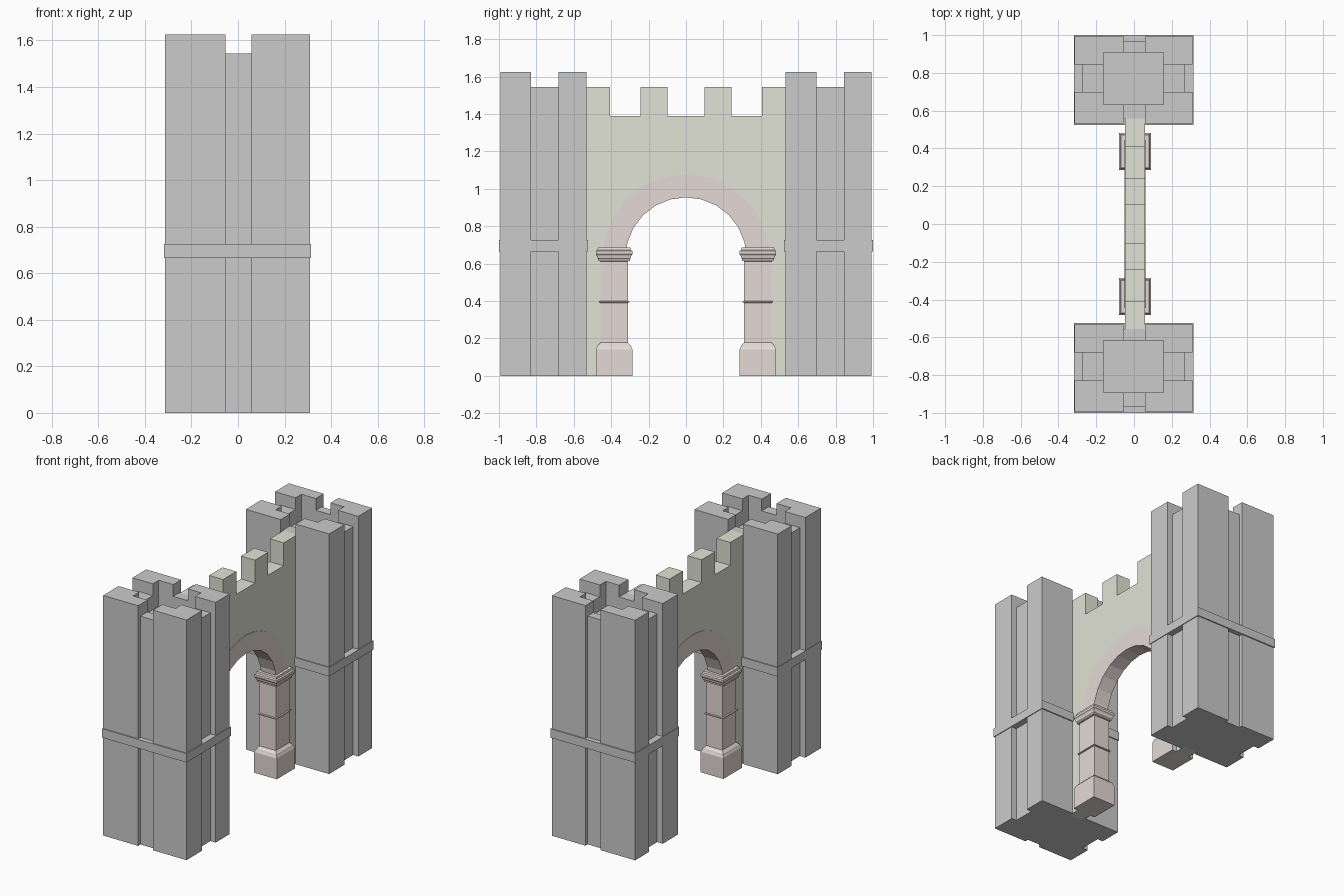
import bpy, bmesh, math

if "Cube" in bpy.data.objects:
    bpy.data.objects.remove(bpy.data.objects["Cube"])

def material(name, rgb):
    m = bpy.data.materials.new(name)
    m.diffuse_color = (*rgb, 1)
    m.use_nodes = True
    m.node_tree.nodes["Principled BSDF"].inputs["Base Color"].default_value = m.diffuse_color
    return m

PINK = material("pale_pink_stone", (0.78, 0.70, 0.68))
CREAM = material("cream_stone", (0.76, 0.77, 0.67))

def finish(name, bm, mat=None):
    bmesh.ops.recalc_face_normals(bm, faces=bm.faces)
    me = bpy.data.meshes.new(name)
    bm.to_mesh(me)
    bm.free()
    if mat:
        me.materials.append(mat)
    ob = bpy.data.objects.new(name, me)
    bpy.context.collection.objects.link(ob)
    return ob

def prism(name, pts, offset, mat=None):
    """Extrude a planar outline of 3D points along an offset vector."""
    bm = bmesh.new()
    face = bm.faces.new([bm.verts.new(p) for p in pts])
    out = bmesh.ops.extrude_face_region(bm, geom=[face])
    verts = [v for v in out["geom"] if isinstance(v, bmesh.types.BMVert)]
    bmesh.ops.translate(bm, verts=verts, vec=offset)
    return finish(name, bm, mat)

def box(name, x0, x1, y0, y1, z0, z1):
    return prism(name, [(x0, y0, z0), (x1, y0, z0), (x1, y1, z0), (x0, y1, z0)],
                 (0, 0, z1 - z0))

def cut(ob, cutters):
    for c in cutters:
        mod = ob.modifiers.new("cut", "BOOLEAN")
        mod.operation, mod.solver, mod.object = "DIFFERENCE", "EXACT", c
    dg = bpy.context.evaluated_depsgraph_get()
    me = bpy.data.meshes.new_from_object(ob.evaluated_get(dg))
    ob.modifiers.clear()
    ob.data = me
    for c in cutters:
        bpy.data.objects.remove(c)

# Towers: notched plan, hollow top, crossing crenel gaps, string-course band
X0, X1, Y0, Y1 = -0.314, 0.309, -0.23, 0.23      # outer faces
NX0, NX1, NY0, NY1 = -0.053, 0.058, -0.065, 0.082  # notch edges
RX0, RX1, RY0, RY1 = -0.273, 0.271, -0.205, 0.206  # notch floors
TOP, GAP, PIT = 1.625, 1.545, 1.45
plan = [(X0, Y0), (NX0, Y0), (NX0, RY0), (NX1, RY0), (NX1, Y0),
        (X1, Y0), (X1, NY0), (RX1, NY0), (RX1, NY1), (X1, NY1),
        (X1, Y1), (NX1, Y1), (NX1, RY1), (NX0, RY1), (NX0, Y1),
        (X0, Y1), (X0, NY1), (RX0, NY1), (RX0, NY0), (X0, NY0)]

for side, cy in (("near", -0.7625), ("far", 0.7625)):
    tower = prism(side + "_tower", [(x, y + cy, 0) for x, y in plan], (0, 0, GAP))
    cut(tower, [box("pit_cutter", -0.161, 0.157, cy - 0.13, cy + 0.145, PIT, 2)])
    # L-shaped corner merlons
    px, py = (-0.161, 0.157), (-0.13, 0.145)
    for i, (xo, xi, xn) in enumerate(((X0, px[0], NX0), (X1, px[1], NX1))):
        for j, (yo, yi, yn) in enumerate(((Y0, py[0], NY0), (Y1, py[1], NY1))):
            ell = [(xo, yo), (xn, yo), (xn, yi), (xi, yi), (xi, yn), (xo, yn)]
            prism(f"{side}_merlon_{i}{j}", [(x, y + cy, GAP) for x, y in ell],
                  (0, 0, TOP - GAP))
    box(side + "_tower_band", -0.317, 0.314, cy - 0.2375, cy + 0.2375, 0.665, 0.725)

# Arch geometry shared by wall and ring
CX, CZ = 0.005, 0.63

def arc(r, n):
    return [(r * math.cos(math.pi * k / n), CZ + r * math.sin(math.pi * k / n))
            for k in range(n + 1)]

# Curtain wall: crenellated outline with arched opening
half = [(0.562, 0), (0.562, 1.545), (0.407, 1.545), (0.407, 1.39), (0.242, 1.39),
        (0.242, 1.545), (0.1, 1.545), (0.1, 1.39)]
outline = half + [(-y, z) for y, z in reversed(half)]
opening = [(0.385, 0)] + arc(0.385, 24) + [(-0.385, 0)]
outline += list(reversed(opening))
prism("curtain_wall", [(CX - 0.052, y, z) for y, z in outline], (0.104, 0, 0), CREAM)

# Arch ring, slightly proud of the wall
ring = arc(0.445, 32) + list(reversed(arc(0.324, 12)))
prism("arch_ring", [(CX - 0.056, y, z) for y, z in ring], (0.112, 0, 0), PINK)

# Pillars: rectangular section lofted through (offset, height) profile
profile = [(0.025, 0), (0.025, 0.14), (0.018, 0.155), (0.016, 0.162), (0.009, 0.168),
           (0, 0.178), (0, 0.39), (0.008, 0.392), (0.008, 0.398), (0, 0.4),
           (0, 0.612), (0.011, 0.614), (0.011, 0.624), (0.016, 0.63), (0.019, 0.642),
           (0.025, 0.65), (0.025, 0.666), (0.017, 0.672), (0.014, 0.685)]
for side, cy in (("near", -0.384), ("far", 0.384)):
    bm = bmesh.new()
    rows = []
    for o, z in profile:
        hx, hy = 0.06 + o, 0.073 + o
        rows.append([bm.verts.new((CX + sx * hx, cy + sy * hy, z))
                     for sx, sy in ((-1, -1), (1, -1), (1, 1), (-1, 1))])
    for a, b in zip(rows, rows[1:]):
        for k in range(4):
            n = (k + 1) % 4
            bm.faces.new((a[k], a[n], b[n], b[k]))
    bm.faces.new(rows[0])
    bm.faces.new(rows[-1])
    finish(side + "_pillar", bm, PINK)
